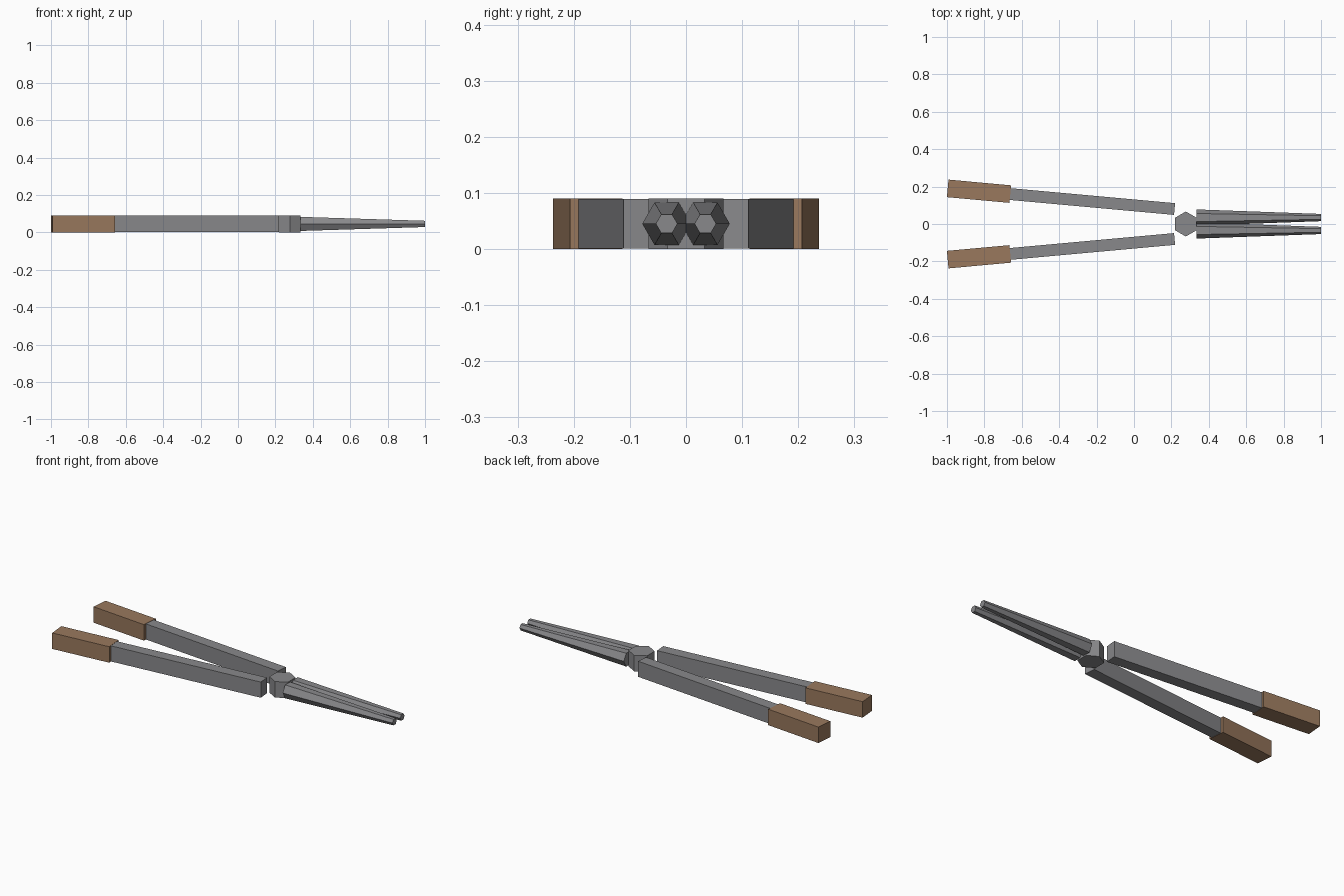
import bpy
from math import pi, radians, sin, cos
from mathutils import Vector

cube = bpy.data.objects.get("Cube")
if cube:
    bpy.data.objects.remove(cube, do_unlink=True)


def material(name, rgb):
    mat = bpy.data.materials.new(name)
    mat.use_nodes = True
    mat.diffuse_color = (*rgb, 1)
    mat.node_tree.nodes["Principled BSDF"].inputs["Base Color"].default_value = (*rgb, 1)
    return mat


STEEL = material("grey steel", (0.25, 0.25, 0.26))
LEATHER = material("brown leather", (0.32, 0.19, 0.11))

HEIGHT = 0.09
MID = HEIGHT / 2
SPLAY = radians(5.2)


def finish(name, mat):
    obj = bpy.context.object
    obj.name = obj.data.name = name
    obj.data.materials.append(mat)
    return obj


def handle_box(name, side, start, end, width, height, mat):
    """Box along the splayed handle, measured back from its inner end."""
    inner = Vector((0.217, side * 0.08, MID))
    back = Vector((-cos(SPLAY), side * sin(SPLAY), 0))
    bpy.ops.mesh.primitive_cube_add(
        size=1, location=inner + back * (start + end) / 2, rotation=(0, 0, -side * SPLAY))
    obj = finish(name, mat)
    obj.scale = (end - start, width, height)
    return obj


# Handles, grips and jaws on both sides
for label, side in (("front", -1), ("back", 1)):
    handle_box(label + "_handle", side, 0, 1.215, 0.063, HEIGHT - 0.002, STEEL)
    handle_box(label + "_grip", side, 0.882, 1.218, 0.094, HEIGHT, LEATHER)

    bpy.ops.mesh.primitive_cone_add(
        vertices=6, radius1=0.0435, radius2=0.0193, depth=0.667,
        location=(0.6665, side * 0.0345, MID), rotation=(0, pi / 2, 0))
    finish(label + "_jaw", STEEL)

# Hexagonal pivot between the handles and jaws
bpy.ops.mesh.primitive_cylinder_add(
    vertices=6, radius=0.0667, depth=HEIGHT, location=(0.277, 0, MID))
finish("pivot", STEEL)
